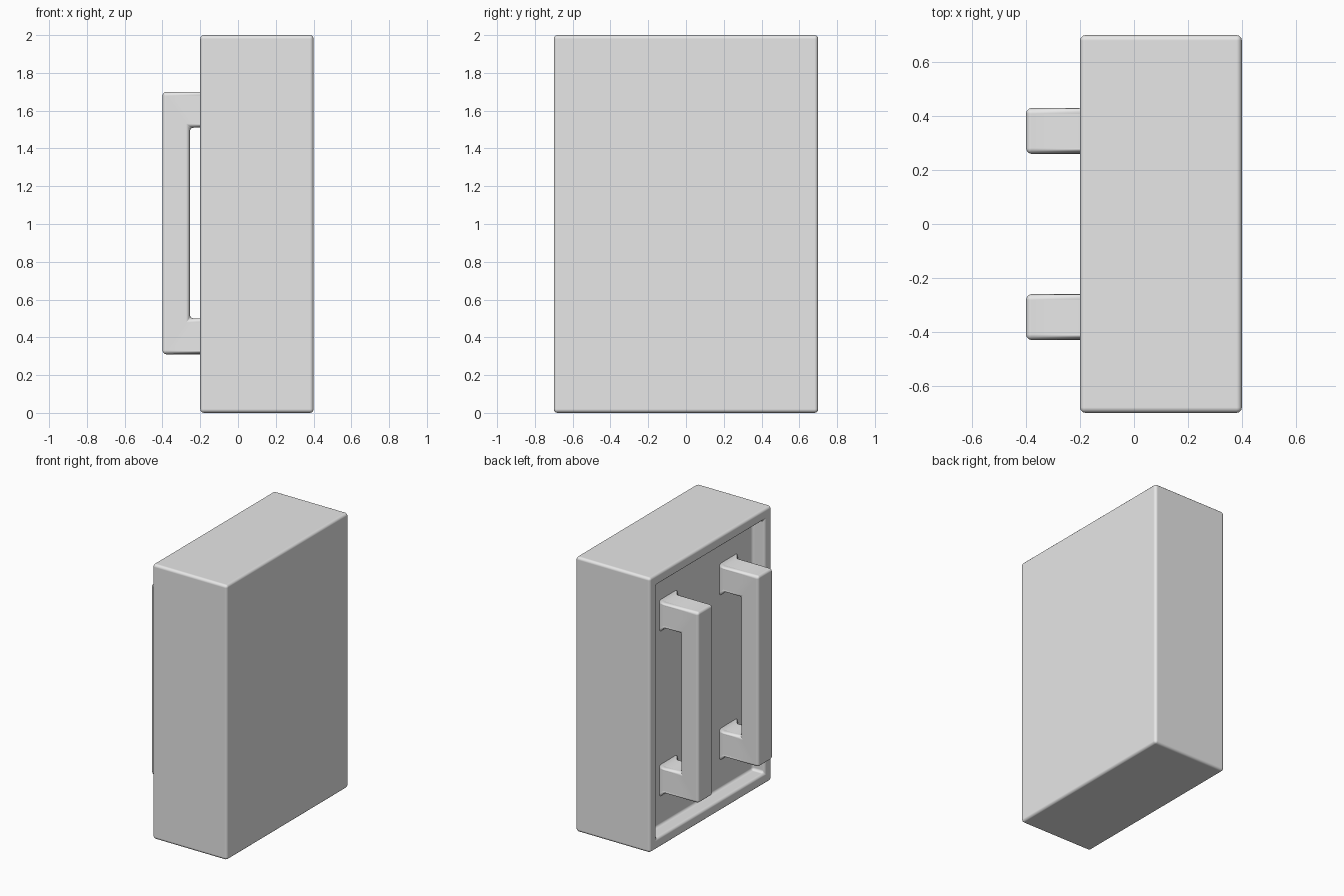
import bpy, bmesh
from mathutils import Vector

if "Cube" in bpy.data.objects:
    bpy.data.objects.remove(bpy.data.objects["Cube"])

ROUND = 0.02                 # edge rounding
FLOOR_X = -0.1               # depth of the recess floor

grey = bpy.data.materials.new("grey")
grey.use_nodes = True
grey.diffuse_color = (0.8, 0.8, 0.8, 1)
grey.node_tree.nodes["Principled BSDF"].inputs["Base Color"].default_value = grey.diffuse_color


def finish(name, bm):
    """Turn the mesh into a softly rounded object."""
    bmesh.ops.recalc_face_normals(bm, faces=bm.faces)
    for f in bm.faces:
        f.smooth = True
    mesh = bpy.data.meshes.new(name)
    bm.to_mesh(mesh)
    bm.free()
    mesh.materials.append(grey)
    obj = bpy.data.objects.new(name, mesh)
    bpy.context.scene.collection.objects.link(obj)
    bevel = obj.modifiers.new("rounded_edges", "BEVEL")
    bevel.width = ROUND
    bevel.segments = 3
    bevel.limit_method = "ANGLE"
    bevel.angle_limit = 0.9
    bevel.harden_normals = True
    return obj


# Thick panel, with a shallow recess in its -x side
bm = bmesh.new()
bmesh.ops.create_cube(bm, size=1)
bmesh.ops.scale(bm, vec=(0.6, 1.4, 2), verts=bm.verts)
bmesh.ops.translate(bm, vec=(0.1, 0, 1), verts=bm.verts)
side = min(bm.faces, key=lambda f: f.calc_center_median().x)
bmesh.ops.inset_region(bm, faces=[side], thickness=0.08, use_even_offset=True)
side = bmesh.ops.extrude_discrete_faces(bm, faces=[side])["faces"][0]
bmesh.ops.translate(bm, vec=(FLOOR_X + 0.2, 0, 0), verts=side.verts)
finish("panel", bm)


# Bracket handles: a C profile extruded across y, with feet flaring into the floor
def handle(name, y):
    bm = bmesh.new()
    outer, inner, foot = -0.4, -0.255, FLOOR_X - ROUND
    profile = [(foot, 0.31), (outer, 0.31), (outer, 1.7), (foot, 1.7),
               (foot, 1.51), (inner, 1.51), (inner, 0.5), (foot, 0.5)]
    face = bm.faces.new([bm.verts.new((x, y - 0.085, z)) for x, z in profile])
    extruded = bmesh.ops.extrude_face_region(bm, geom=[face])["geom"]
    bmesh.ops.translate(bm, vec=(0, 0.17, 0),
                        verts=[v for v in extruded if isinstance(v, bmesh.types.BMVert)])
    feet = [f for f in bm.faces if all(abs(v.co.x - foot) < 1e-4 for v in f.verts)]
    ends = bmesh.ops.extrude_discrete_faces(bm, faces=feet)["faces"]
    for end in ends:
        centre = end.calc_center_median()
        for v in end.verts:
            out = v.co - centre
            v.co += Vector((ROUND, ROUND if out.y > 0 else -ROUND,
                            ROUND if out.z > 0 else -ROUND))
    bmesh.ops.delete(bm, geom=ends, context="FACES_ONLY")
    finish(name, bm)


for name, y in (("front_handle", -0.345), ("back_handle", 0.345)):
    handle(name, y)
